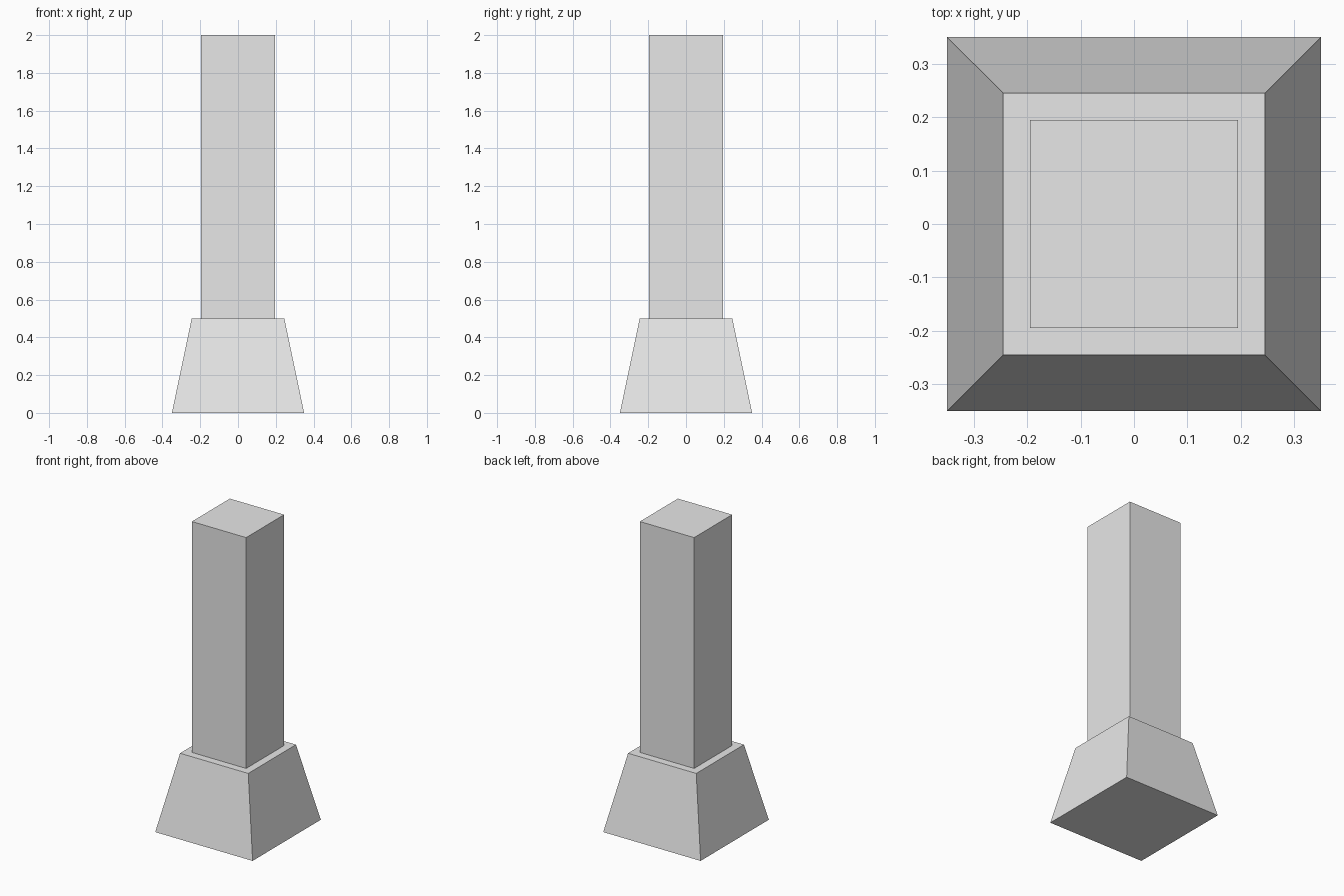
import bpy
import bmesh

# Remove the default cube
cube = bpy.data.objects.get("Cube")
if cube:
    bpy.data.objects.remove(cube, do_unlink=True)

# Single stone grey
GREY = (0.8, 0.8, 0.8, 1.0)
stone = bpy.data.materials.new("light_grey_stone")
stone.use_nodes = True
stone.diffuse_color = GREY
stone.node_tree.nodes["Principled BSDF"].inputs["Base Color"].default_value = GREY


def square_block(name, bottom_half, top_half, z0, z1):
    """Square block, tapering when its two half widths differ."""
    bm = bmesh.new()
    bmesh.ops.create_cube(bm, size=2)
    for v in bm.verts:
        half, z = (top_half, z1) if v.co.z > 0 else (bottom_half, z0)
        v.co = (v.co.x * half, v.co.y * half, z)
    mesh = bpy.data.meshes.new(name)
    bm.to_mesh(mesh)
    bm.free()
    mesh.materials.append(stone)
    obj = bpy.data.objects.new(name, mesh)
    bpy.context.collection.objects.link(obj)
    return obj


# Tapered footing
square_block("tapered_base", 0.35, 0.245, 0.0, 0.5)

# Straight pillar standing on the footing
square_block("pillar_shaft", 0.195, 0.195, 0.5, 2.0)
